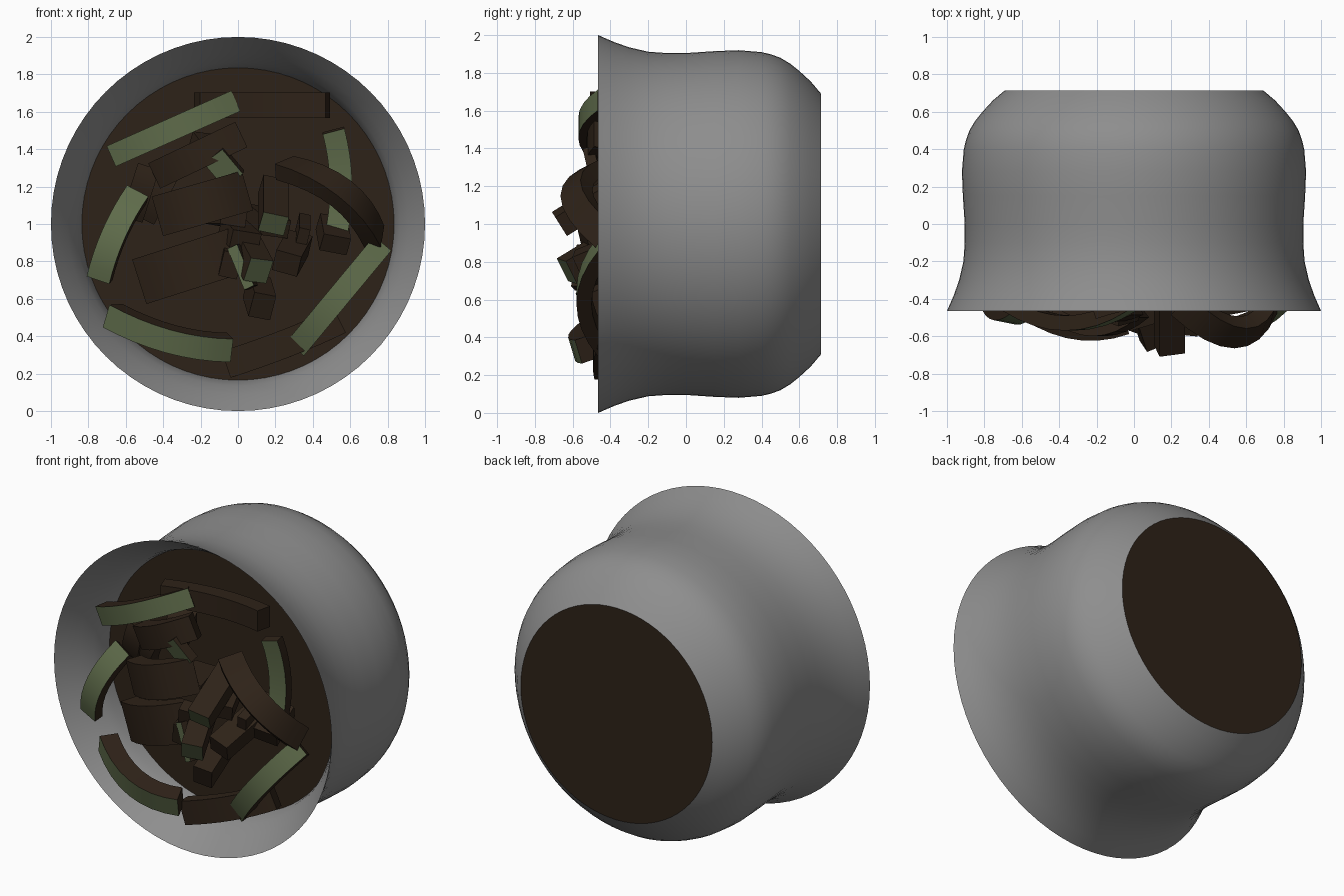
import bpy, bmesh, math
from mathutils import Vector

if "Cube" in bpy.data.objects:
    bpy.data.objects.remove(bpy.data.objects["Cube"])


def material(name, rgb):
    m = bpy.data.materials.new(name)
    m.diffuse_color = (*rgb, 1)
    m.use_nodes = True
    m.node_tree.nodes["Principled BSDF"].inputs["Base Color"].default_value = m.diffuse_color
    return m


BROWN = material("dark_brown", (0.027, 0.016, 0.009))
GREEN = material("moss_green", (0.115, 0.15, 0.07))
GREY = material("pot_grey", (0.27, 0.27, 0.27))


def finish(bm, name, mats=(), angle=35):
    bmesh.ops.recalc_face_normals(bm, faces=bm.faces)
    me = bpy.data.meshes.new(name)
    bm.to_mesh(me)
    bm.free()
    ob = bpy.data.objects.new(name, me)
    bpy.context.collection.objects.link(ob)
    for m in mats:
        me.materials.append(m)
    bpy.ops.object.select_all(action='DESELECT')
    ob.select_set(True)
    bpy.context.view_layer.objects.active = ob
    bpy.ops.object.shade_smooth_by_angle(angle=math.radians(angle))
    return ob


def lathe(name, profile, mats=(), n=72, caps=False):
    """Revolve (y, radius) points around the horizontal axis at z = 1."""
    bm = bmesh.new()
    rings = [[bm.verts.new((r * math.cos(2 * math.pi * i / n), y,
                            1 + r * math.sin(2 * math.pi * i / n))) for i in range(n)]
             for y, r in profile]
    for a, b in zip(rings, rings[1:]):
        for i in range(n):
            j = (i + 1) % n
            bm.faces.new((a[i], a[j], b[j], b[i]))
    if caps:
        bm.faces.new(rings[0])
        bm.faces.new(rings[-1])
    return finish(bm, name, mats)


# Pot wall: outer side from the back to the flared lip, then the inner throat
lathe("pot_wall", [(.715, .69), (.66, .755), (.6, .81), (.55, .85), (.5, .88), (.45, .898),
                   (.4, .91), (.28, .92), (.15, .915), (0, .905), (-.1, .905), (-.2, .912),
                   (-.3, .935), (-.38, .963), (-.465, 1.0),
                   (-.4, .955), (-.33, .91), (-.25, .865), (-.19, .845), (-.13, .835)], [GREY])

# Soil: front surface inside the throat, and the disc closing the back
lathe("soil_front", [(-.13, .835), (-.12, .835)], [BROWN], caps=True)
lathe("back_disc", [(.713, .69), (.715, .69)], [BROWN], caps=True)


def chip(name, start, end, width, thick=.08, bulge=(0, 0, 0), face='', tilt=(0, -1, 0), seg=8):
    """Bent strip from start to end; face: 'f' green outer face, 'e' green far end."""
    a, b, bul = Vector(start), Vector(end), Vector(bulge)
    bm = bmesh.new()
    rings = []
    for i in range(seg + 1):
        t = i / seg
        p = a.lerp(b, t) + bul * (4 * t * (1 - t))
        d = (b - a + bul * (4 - 8 * t)).normalized()
        side = d.cross(Vector(tilt)).normalized()
        out = side.cross(d).normalized()
        w, h = side * width / 2, out * thick / 2
        rings.append([bm.verts.new(p + v) for v in (w + h, h - w, -w - h, w - h)])
    for r, s in zip(rings, rings[1:]):
        for k in range(4):
            f = bm.faces.new((r[k], r[(k + 1) % 4], s[(k + 1) % 4], s[k]))
            f.material_index = int(k == 0 and 'f' in face)
    bm.faces.new(rings[0])
    f = bm.faces.new(rings[-1])
    f.material_index = int('e' in face)
    return finish(bm, name, [BROWN, GREEN])


# Outer ring of long bent chips
chip("chip_upper_left", (-.66, -.43, 1.37), (-.03, -.43, 1.65), .12, .08, (0, -.1, 0), 'f')
chip("chip_top", (-.22, -.46, 1.635), (.48, -.42, 1.635), .135, .1, (0, .05, 0))
chip("chip_upper_right", (.51, -.38, 1.5), (.53, -.36, .97), .12, .06, (.03, .02, 0), 'f')
chip("chip_right_arc", (.25, -.42, 1.3), (.73, -.42, .93), .15, .09, (.06, -.16, .05),
     tilt=(.5, -.7, .5))
chip("chip_lower_right", (.32, -.43, .35), (.76, -.43, .88), .12, .08, (0, -.11, 0), 'f')
chip("chip_lower_left", (-.67, -.38, .51), (-.05, -.52, .34), .13, .11, (0, -.09, -.04), 'f',
     tilt=(0, -1, -.3))
chip("chip_left", (-.74, -.45, .71), (-.54, -.4, 1.16), .13, .06, (-.02, -.07, .01), 'f',
     tilt=(-.2, -1, 0))
chip("chip_bottom", (-.06, -.44, .25), (.53, -.38, .48), .15, .09, (.03, -.03, 0))

# Inner pile of flatter brown chips
chip("chip_mid_left", (.02, -.46, 1.17), (-.4, -.46, 1.05), .22, .1, (0, -.09, 0), 'e')
chip("chip_low_left", (-.5, -.36, .7), (.0, -.42, .86), .25, .1, (0, -.08, 0))
chip("chip_high_left", (-.42, -.36, 1.27), (0, -.44, 1.47), .15, .1, (0, -.07, 0))
chip("chip_far_left", (-.56, -.25, 1.05), (-.48, -.32, 1.3), .12, .09, (0, -.03, 0))
chip("chip_behind", (-.5, -.25, 1.05), (-.38, -.3, 1.28), .14, .09, (0, -.03, 0))

# Centre stubs pointing forward: start, end, width, thickness, green parts
stubs = [
    ((.19, -.35, 1.2), (.19, -.67, 1.0), .14, .12, 'e'),
    ((.02, -.35, .92), (.11, -.63, .75), .13, .14, 'e'),
    ((.1, -.3, .66), (.13, -.55, .56), .12, .14, ''),
    ((.32, -.3, .9), (.26, -.57, .79), .14, .12, ''),
    ((-.02, -.3, .98), (.04, -.54, .91), .16, .1, ''),
    ((-.18, -.3, 1.44), (-.12, -.48, 1.36), .16, .1, ''),
    ((.5, -.25, 1.0), (.52, -.46, .89), .15, .1, ''),
    ((-.05, -.3, .84), (-.04, -.54, .78), .1, .14, ''),
    ((.12, -.25, 1.05), (.2, -.48, .98), .16, .1, ''),
    ((-.1, -.2, 1.05), (-.02, -.48, 1.05), .14, .12, ''),
    ((.34, -.2, .98), (.34, -.45, .9), .06, .16, ''),
]
for i, (a, b, w, th, face) in enumerate(stubs):
    chip(f"stub_{i + 1}", a, b, w, th, face=face, tilt=(.25, -.3, 1), seg=1)
chip("green_sliver", (-.13, -.5, 1.37), (-.02, -.47, 1.24), .13, .06, face='f', seg=1,
     tilt=(0, -1, -.5))
chip("green_edge", (-.02, -.54, .88), (.07, -.57, .66), .06, .06, face='f', seg=1,
     tilt=(-.4, -1, 0))
